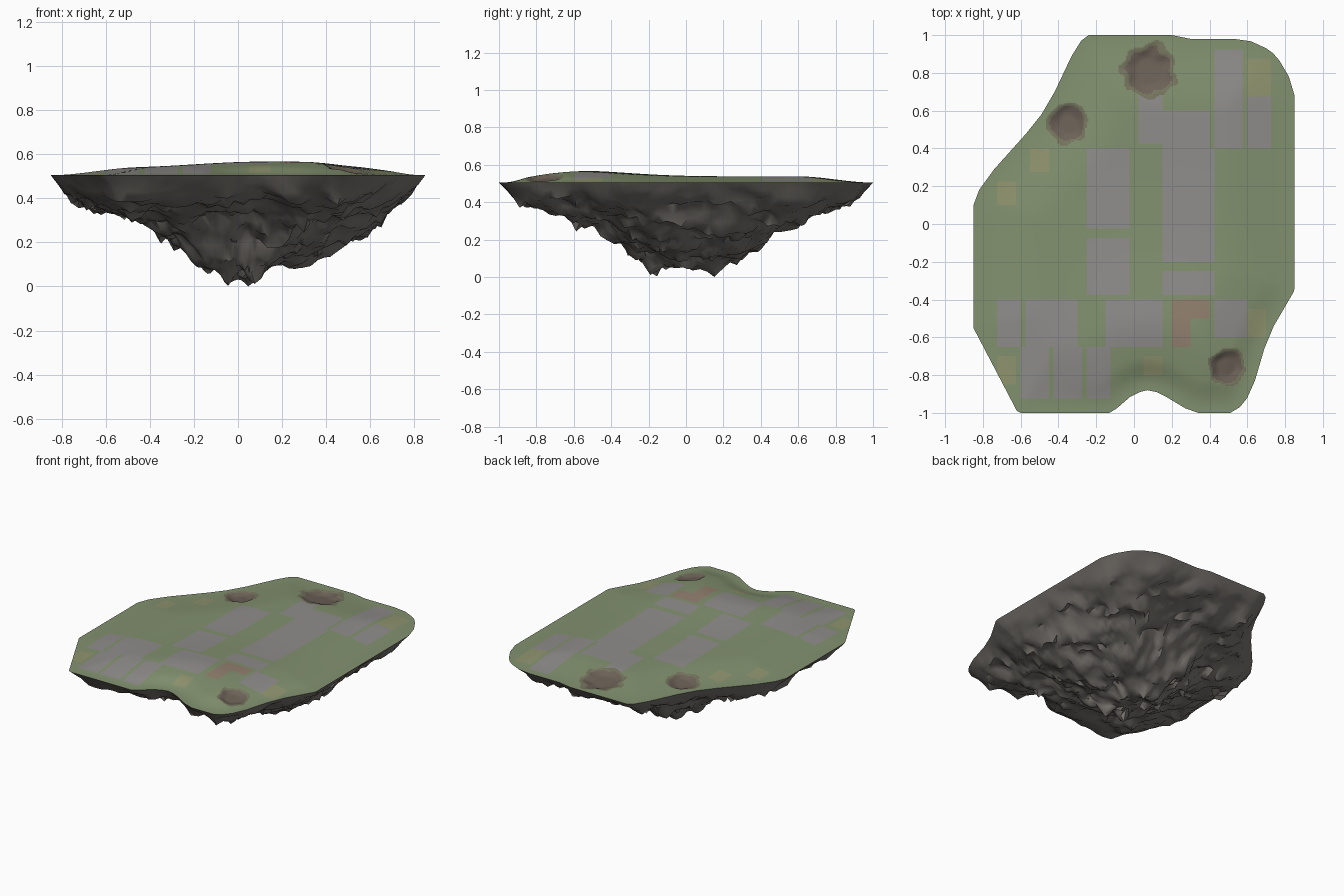
import bpy, bmesh, math
from mathutils import Vector, noise

if "Cube" in bpy.data.objects:
    bpy.data.objects.remove(bpy.data.objects["Cube"])

RIM = 0.505
# island outline, anticlockwise from the left corner
OUTLINE = [(-.85, .1), (-.85, -.55), (-.62, -.99), (-.60, -1), (-.13, -1), (-.09, -.975), (-.02, -.915),
           (.03, -.89), (.07, -.88), (.12, -.89), (.17, -.915), (.27, -.975), (.34, -1), (.51, -1),
           (.56, -.97), (.60, -.92), (.64, -.83), (.69, -.66), (.74, -.54), (.845, -.36), (.85, -.34),
           (.85, .68), (.82, .78), (.77, .865), (.735, .905), (.70, .93), (.62, .967), (.53, .98), (.30, .98),
           (.20, 1), (-.24, 1), (-.28, .97), (-.33, .89), (-.42, .70), (-.49, .58), (-.57, .48), (-.74, .29),
           (-.82, .18)]
PITS = [(.08, .81, .145), (-.35, .53, .11), (.49, -.755, .1)]
PLOTS = {
    'paving': [(-.25, -.025, -.025, .4), (-.25, -.025, -.375, -.075), (.15, .425, -.2, .4), (.15, .4, .4, .6),
               (.15, .425, -.375, -.25), (.025, .15, .425, .7), (.425, .575, .4, .925), (.6, .725, .4, .675),
               (-.725, -.6, -.65, -.4), (-.575, -.3, -.65, -.4), (-.6, -.45, -.925, -.65),
               (-.425, -.275, -.925, -.65), (-.25, -.125, -.925, -.65), (-.15, .15, -.65, -.4),
               (.425, .6, -.6, -.4)],
    'clay': [(.2, .4, -.5, -.4), (.2, .3, -.65, -.4)],
    'dry_grass': [(.6, .725, .675, .875), (-.55, -.45, .275, .4), (-.725, -.625, .1, .225),
                  (-.725, -.625, -.85, -.7), (.6, .7, -.6, -.45), (.05, .15, -.8, -.7)],
}
COLOURS = {'grass': (.225, .285, .16), 'paving': (.28, .27, .26), 'clay': (.29, .22, .16),
           'dry_grass': (.28, .3, .16), 'soil': (.15, .12, .095), 'soil_edge': (.18, .18, .115),
           'rock': (.2, .185, .168)}
MATS = {}
for n, c in COLOURS.items():
    MATS[n] = bpy.data.materials.new(n)
    MATS[n].diffuse_color = (*c, 1)


def smooth(t):
    t = min(max(t, 0), 1)
    return t * t * (3 - 2 * t)


def edge_distance(x, y):
    best = 9
    for (ax, ay), (bx, by) in zip(OUTLINE, OUTLINE[1:] + OUTLINE[:1]):
        dx, dy = bx - ax, by - ay
        t = min(max(((x - ax) * dx + (y - ay) * dy) / (dx * dx + dy * dy), 0), 1)
        best = min(best, math.hypot(x - ax - t * dx, y - ay - t * dy))
    return best


def pit_ratio(x, y):
    wob = 1 + .25 * noise.noise(Vector((x * 14, y * 14, 3)))
    return min(math.hypot(x - px, y - py) / (r * wob) for px, py, r in PITS)


def top_height(x, y):
    e = edge_distance(x, y)
    wide = .6 if x > .12 else .4
    mound = .031 * math.exp(-((x - .12) / wide) ** 2 - ((y + .6) / .4) ** 2)
    pit = .02 * smooth((1 - pit_ratio(x, y)) / .6)
    return RIM + .033 * smooth(e / .4) + mound * smooth((e - .03) / .14) - pit


def finish(name, bm, mats, angle):
    me = bpy.data.meshes.new(name)
    bm.to_mesh(me)
    bm.free()
    ob = bpy.data.objects.new(name, me)
    bpy.context.collection.objects.link(ob)
    for m in mats:
        me.materials.append(MATS[m])
    bpy.ops.object.select_all(action='DESELECT')
    bpy.context.view_layer.objects.active = ob
    ob.select_set(True)
    bpy.ops.object.shade_smooth_by_angle(angle=math.radians(angle))


# grassy top: outline cut into a fine grid, then lifted and painted by region
bm = bmesh.new()
bm.faces.new([bm.verts.new((x, y, RIM)) for x, y in OUTLINE])
for axis, half in ((0, 34), (1, 40)):
    no = Vector((1, 0, 0)) if axis == 0 else Vector((0, 1, 0))
    for i in range(-half + 1, half):
        bmesh.ops.bisect_plane(bm, geom=bm.verts[:] + bm.edges[:] + bm.faces[:], dist=1e-5,
                               plane_co=no * i * .025, plane_no=no)
# finer grid around the pits
near = {e for f in bm.faces if pit_ratio(*f.calc_center_median().xy) < 1.3 for e in f.edges}
bmesh.ops.subdivide_edges(bm, edges=list(near), cuts=2, use_grid_fill=True)
names = ['grass', 'paving', 'clay', 'dry_grass', 'soil', 'soil_edge']
for f in bm.faces:
    c = f.calc_center_median()
    for n, rects in PLOTS.items():
        if any(a < c.x < b and d < c.y < e for a, b, d, e in rects):
            f.material_index = names.index(n)
    q = pit_ratio(c.x, c.y)
    if q < 1:
        f.material_index = names.index('soil' if q < .82 else 'soil_edge')
for v in bm.verts:
    v.co.z = top_height(v.co.x, v.co.y)
finish('grass_top', bm, names, 60)

# rocky underside: rings shrinking from the outline, depth from four side profiles
PROFILES = {
    'right': [.09, .09, .11, .13, .15, .17, .215, .27, .34, .41, RIM],
    'back': [.09, .085, .095, .13, .19, .29, .345, .375, .39, .415, RIM],
    'left': [.09, .11, .15, .19, .245, .31, .33, .345, .37, .41, RIM],
    'front': [.09, .085, .09, .15, .26, .325, .355, .37, .385, .41, RIM],
}
SPIKES = [(.07, -.18, .09), (-.04, -.17, .05), (-.03, .13, .07), (.05, .15, .05), (-.03, -.03, .03)]


def depth(t, ang):
    i = min(int(t * 10), 9)
    f = t * 10 - i
    c, s = math.cos(ang), math.sin(ang)
    a = PROFILES['right' if c > 0 else 'left']
    b = PROFILES['back' if s > 0 else 'front']
    return sum(w * (p[i] * (1 - f) + p[i + 1] * f) for w, p in ((c * c, a), (s * s, b)))


def rock_point(x, y, t):
    z = depth(t, math.atan2(y, x))
    fade = smooth((1 - t) / .14)
    p = Vector((x, y, z * 2))
    # rounded lumps plus downward-pointing crags
    crag = .012 - .05 * max(0, noise.noise(p * 19 + Vector((2, 5, 1))))
    z += fade * (.04 * noise.noise(p * 6) + .025 * noise.noise(p * 12) + crag)
    k = fade * (.03 * noise.noise(p * 8 + Vector((7, 1, 4))))
    for sx, sy, h in SPIKES:
        z -= h * max(0, 1 - math.hypot(x - sx, y - sy) / .055)
    return Vector((x * (1 + k), y * (1 + k), z))


rim = []
for (ax, ay), (bx, by) in zip(OUTLINE, OUTLINE[1:] + OUTLINE[:1]):
    n = max(1, round(math.hypot(bx - ax, by - ay) / .05))
    rim += [(ax + (bx - ax) * i / n, ay + (by - ay) * i / n) for i in range(n)]
bm = bmesh.new()
RINGS = 26
rings = [[bm.verts.new(rock_point(x * t, y * t, t)) for x, y in rim]
         for t in (1 - i / RINGS for i in range(RINGS))]
for a, b in zip(rings, rings[1:]):
    for i in range(len(rim)):
        j = (i + 1) % len(rim)
        bm.faces.new((a[j], a[i], b[i], b[j]))
tip = bm.verts.new(rock_point(0, 0, 0))
for i in range(len(rim)):
    bm.faces.new((rings[-1][(i + 1) % len(rim)], rings[-1][i], tip))
inner = [v for r in rings[1:] for v in r] + [tip]
bmesh.ops.remove_doubles(bm, verts=inner, dist=.014)
# scale the depth so the lowest spike touches the ground
k = RIM / (RIM - min(v.co.z for v in bm.verts))
for v in bm.verts:
    v.co.z = RIM - (RIM - v.co.z) * k
bmesh.ops.recalc_face_normals(bm, faces=bm.faces[:])
if sum(f.normal.z * f.calc_area() for f in bm.faces) > 0:
    bmesh.ops.reverse_faces(bm, faces=bm.faces[:])
bmesh.ops.triangulate(bm, faces=bm.faces[:])
finish('rock_underside', bm, ['rock'], 50)

for m in bpy.data.materials:
    if m.users and not m.is_grease_pencil:
        m.use_nodes = True
        m.node_tree.nodes["Principled BSDF"].inputs["Base Color"].default_value = m.diffuse_color
